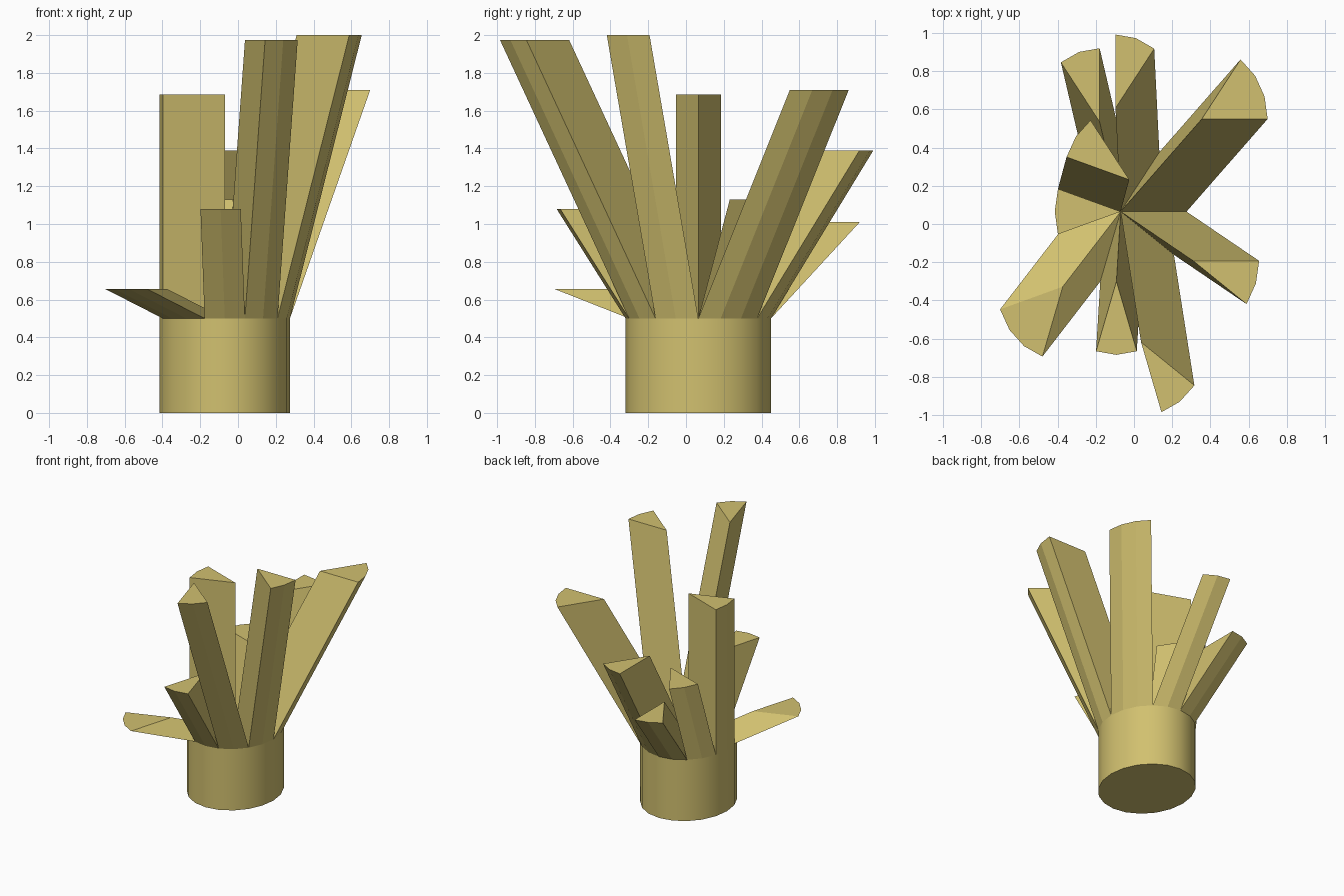
import bpy, bmesh, math
from mathutils import Vector

default = bpy.data.objects.get("Cube")
if default:
    bpy.data.objects.remove(default, do_unlink=True)

SIDES = 20
RADIUS_X, RADIUS_Y = 0.345, 0.385
CENTRE = Vector((-0.07, 0.065, 0))
BASE_HEIGHT = 0.5

gold = bpy.data.materials.new("khaki gold")
gold.use_nodes = True
colour = (0.64, 0.53, 0.16, 1)
gold.diffuse_color = colour
gold.node_tree.nodes["Principled BSDF"].inputs["Base Color"].default_value = colour


def rim(step):
    """Offset from the centre to one point of the oval rim."""
    angle = 2 * math.pi * step / SIDES
    return Vector((RADIUS_X * math.cos(angle), RADIUS_Y * math.sin(angle), 0))


def loft(name, bottom, top, cap_bottom, cap_top, smooth=False):
    """Skin two matching outlines, with optional end caps."""
    bm = bmesh.new()
    low = [bm.verts.new(p) for p in bottom]
    high = [bm.verts.new(p) for p in top]
    n = len(low)
    for i in range(n):
        j = (i + 1) % n
        bm.faces.new((low[i], low[j], high[j], high[i])).smooth = smooth
    if cap_bottom:
        bm.faces.new(low[::-1])
    if cap_top:
        bm.faces.new(high)
    mesh = bpy.data.meshes.new(name)
    bm.to_mesh(mesh)
    bm.free()
    mesh.materials.append(gold)
    obj = bpy.data.objects.new(name, mesh)
    bpy.context.collection.objects.link(obj)
    return obj


# Oval base; the wedges close its upper end
ring = [CENTRE + rim(i) for i in range(SIDES)]
up = Vector((0, 0, BASE_HEIGHT))
loft("base_cylinder", ring, [p + up for p in ring], True, False, smooth=True)

# Pie-slice shards: name, first and last rim step, tip position of the inner corner
shards = [
    ("back_left_shard", 0, 3, (0.355, 0.55, 1.71)),
    ("back_shard", 3, 5, (-0.097, 0.607, 1.39)),
    ("back_right_shard", 5, 7, (-0.18, 0.535, 1.01)),
    ("right_rear_short_shard", 7, 9, (-0.025, 0.232, 1.13)),
    ("right_upright_shard", 9, 11, (-0.07, 0.065, 1.685)),
    ("front_right_low_shard", 11, 14, (-0.373, -0.328, 0.655)),
    ("front_short_shard", 14, 16, (-0.092, -0.3, 1.08)),
    ("front_tall_shard", 16, 18, (0.037, -0.619, 1.975)),
    ("left_tall_shard", 18, 20, (0.31, -0.193, 2.0)),
]
for name, first, last, tip in shards:
    outline = [Vector()] + [rim(i) for i in range(first, last + 1)]
    loft(name, [CENTRE + up + p for p in outline],
         [Vector(tip) + p for p in outline], False, True)
